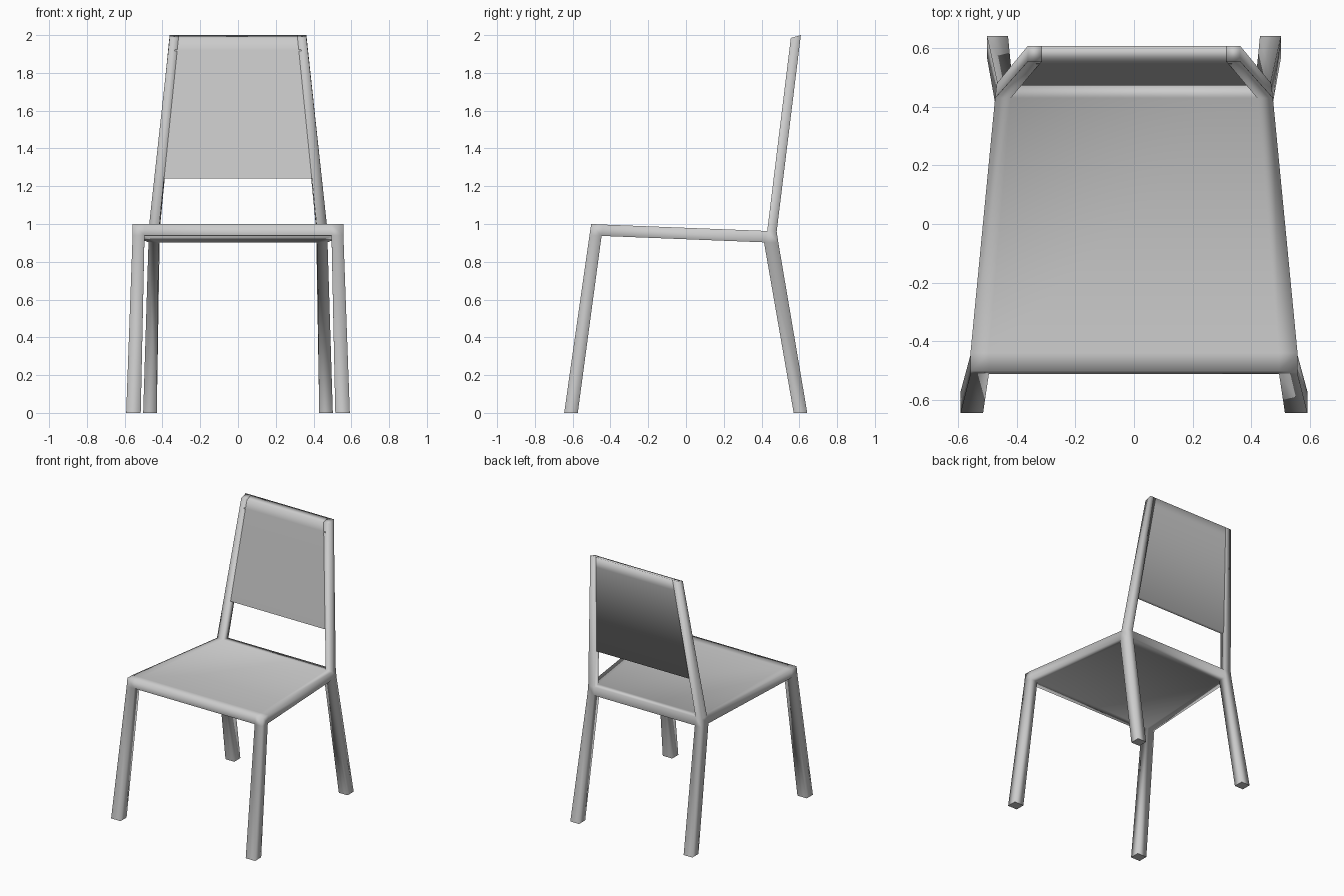
import bpy, bmesh

if "Cube" in bpy.data.objects:
    bpy.data.objects.remove(bpy.data.objects["Cube"])

GREY = (0.6, 0.6, 0.6, 1)
mat = bpy.data.materials.new("plain grey")
mat.use_nodes = True
mat.diffuse_color = GREY
mat.node_tree.nodes["Principled BSDF"].inputs["Base Color"].default_value = GREY


def finish(bm, name):
    """Turn a bmesh into a smooth shaded object with flat feet."""
    bmesh.ops.recalc_face_normals(bm, faces=bm.faces)
    for f in bm.faces:
        f.smooth = not all(v.co.z < 0.001 for v in f.verts)
    mesh = bpy.data.meshes.new(name)
    bm.to_mesh(mesh)
    bm.free()
    mesh.materials.append(mat)
    obj = bpy.data.objects.new(name, mesh)
    bpy.context.collection.objects.link(obj)


# Seat slab rows: y and z above, y and z below, outer and inner half width
ROWS = [
    (-0.502, 1.0, -0.511, 0.94, 0.558, 0.495),
    (-0.44, 0.997, -0.447, 0.937, 0.558, 0.495),
    (0.43, 0.963, 0.413, 0.903, 0.474, 0.42),
    (0.48, 0.96, 0.489, 0.901, 0.468, 0.415),
]
bm = bmesh.new()
top, low = [], []
for yt, zt, yb, zb, outer, inner in ROWS:
    xs = (-outer, -inner, inner, outer)
    top.append([bm.verts.new((x, yt, zt)) for x in xs])
    low.append([bm.verts.new((x, yb, zb)) for x in xs])


def skin(a, b):
    """Close the side between two matching loops."""
    for i in range(len(a)):
        j = (i + 1) % len(a)
        bm.faces.new((a[i], a[j], b[j], b[i]))


def cell(grid, r, c):
    return [grid[r][c], grid[r][c + 1], grid[r + 1][c + 1], grid[r + 1][c]]


def limb(start, end):
    """Grow a post from a corner cell of the slab to its end loop."""
    tip = [bm.verts.new(p) for p in end]
    skin(start, tip)
    bm.faces.new(tip)


def end_loop(side, outer, inner, front, back):
    """End corners in the same order as a cell, front and back as (y, z)."""
    xs = (-outer, -inner) if side < 0 else (inner, outer)
    return [(xs[0], *front), (xs[1], *front), (xs[1], *back), (xs[0], *back)]


# Seat faces, leaving out cells from which legs and back posts grow
for r in range(3):
    for c in range(3):
        corner = c != 1
        if not (corner and r == 2):
            bm.faces.new(cell(top, r, c))
        if not (corner and r != 1):
            bm.faces.new(cell(low, r, c))


def rim(grid):
    return (grid[0] + [grid[1][3], grid[2][3]]
            + grid[3][::-1] + [grid[2][0], grid[1][0]])


skin(rim(top), rim(low))

# Legs and back posts
for side, c in ((-1, 0), (1, 2)):
    limb(cell(low, 0, c), end_loop(side, 0.592, 0.515, (-0.645, 0), (-0.573, 0)))
    limb(cell(low, 2, c), end_loop(side, 0.502, 0.43, (0.57, 0), (0.642, 0)))
    limb(cell(top, 2, c), end_loop(side, 0.362, 0.315, (0.555, 1.985), (0.608, 2.0)))
finish(bm, "chair_frame")

# Backrest panel, set slightly between the posts
PANEL = [(0.472, 1.24, 0.405), (0.547, 1.92, 0.335), (0.556, 1.985, 0.33),
         (0.608, 2.0, 0.33), (0.596, 1.92, 0.335), (0.497, 1.24, 0.405)]
bm = bmesh.new()
left = [bm.verts.new((w, y, z)) for y, z, w in PANEL]
right = [bm.verts.new((-w, y, z)) for y, z, w in PANEL]
skin(left, right)
bm.faces.new(left)
bm.faces.new(right)
for e in bm.edges:
    ends = set(e.verts)
    # crisp lower front edge and crisp ends
    if ends == {left[0], right[0]} or ends <= set(left) or ends <= set(right):
        e.smooth = False
finish(bm, "backrest_panel")
